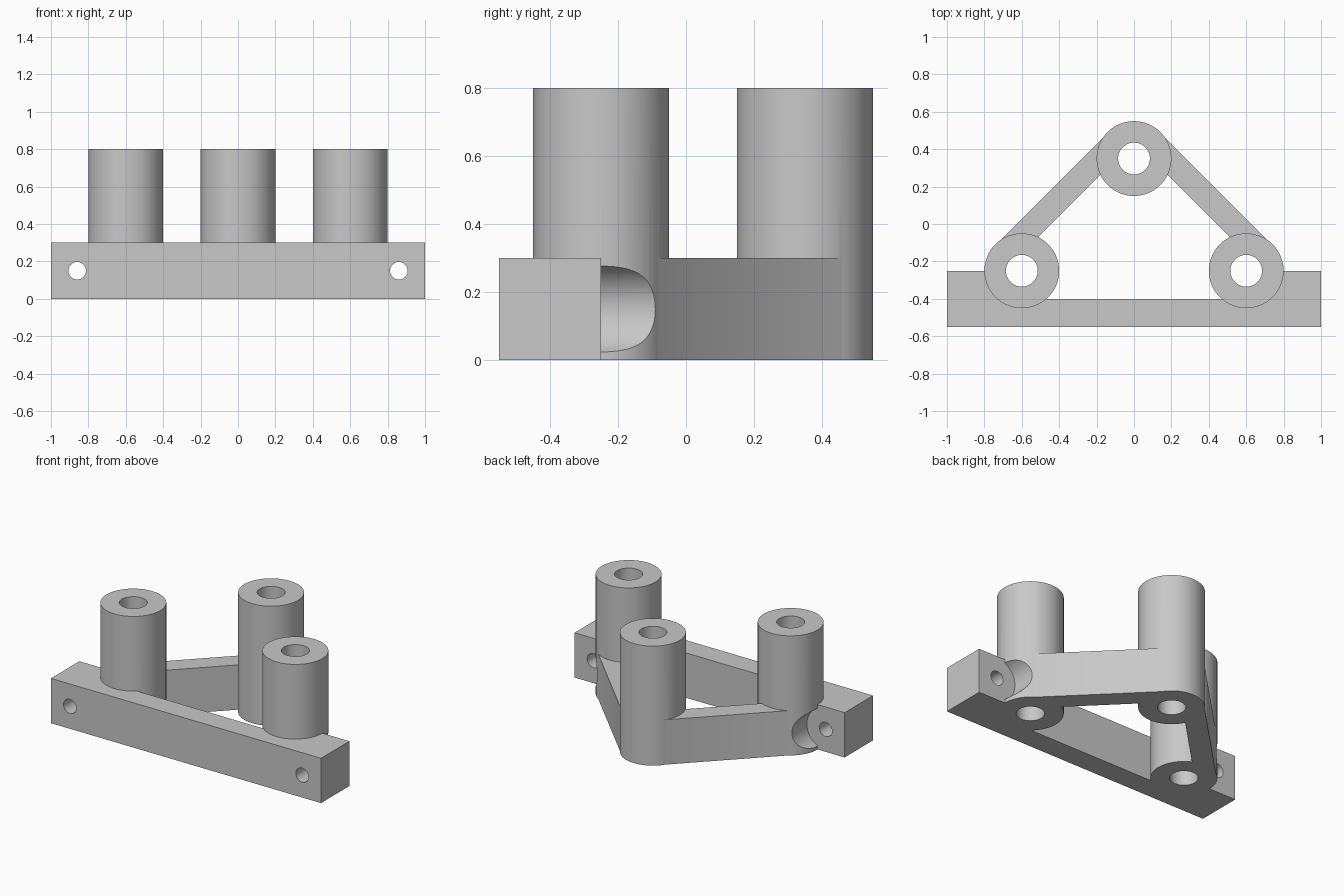
import bpy
import bmesh
from math import radians
from mathutils import Matrix, Vector

cube = bpy.data.objects.get("Cube")
if cube:
    bpy.data.objects.remove(cube, do_unlink=True)

BASE_H, POST_H = 0.3, 0.8
POST_R, BORE_R = 0.2, 0.085
BACK_POST = Vector((0, 0.35))
SIDE_POSTS = [Vector((s * 0.6, -0.25)) for s in (-1, 1)]

grey = bpy.data.materials.new("plain grey")
grey.use_nodes = True
grey.diffuse_color = (0.58, 0.58, 0.58, 1)
grey.node_tree.nodes["Principled BSDF"].inputs["Base Color"].default_value = grey.diffuse_color


def make_object(name, bm):
    bmesh.ops.recalc_face_normals(bm, faces=bm.faces)
    mesh = bpy.data.meshes.new(name)
    bm.to_mesh(mesh)
    bm.free()
    mesh.materials.append(grey)
    obj = bpy.data.objects.new(name, mesh)
    bpy.context.collection.objects.link(obj)
    return obj


def prism(name, outline, height):
    bm = bmesh.new()
    face = bm.faces.new([bm.verts.new((x, y, 0)) for x, y in outline])
    top = bmesh.ops.extrude_face_region(bm, geom=[face])["geom"]
    verts = [v for v in top if isinstance(v, bmesh.types.BMVert)]
    bmesh.ops.translate(bm, verts=verts, vec=(0, 0, height))
    return make_object(name, bm)


def cylinder(name, radius, start, end):
    start, end = Vector(start), Vector(end)
    axis = end - start
    matrix = Matrix.Translation((start + end) / 2) @ axis.to_track_quat("Z", "Y").to_matrix().to_4x4()
    bm = bmesh.new()
    bmesh.ops.create_cone(bm, cap_ends=True, segments=64, radius1=radius,
                          radius2=radius, depth=axis.length, matrix=matrix)
    return make_object(name, bm)


def combine(target, part, operation):
    part.hide_render = True
    mod = target.modifiers.new(operation, "BOOLEAN")
    mod.operation, mod.solver, mod.object = operation, "EXACT", part
    bpy.ops.object.modifier_apply(modifier=mod.name)
    bpy.data.objects.remove(part, do_unlink=True)


# Front bar with a thicker block at each end
half = [(1, -0.55), (1, -0.25), (0.6, -0.25), (0.6, -0.4)]
bracket = prism("post_bracket", half + [(-x, y) for x, y in reversed(half)], BASE_H)
bpy.context.view_layer.objects.active = bracket
bracket.select_set(True)

# Diagonal arms, set towards the outside of the posts
for post in SIDE_POSTS:
    along = (BACK_POST - post).normalized()
    out = Vector((-along.y, along.x))
    if out.y < 0:
        out = -out
    outline = [post + out * 0.065, BACK_POST + out * 0.065,
               BACK_POST + out * 0.195, post + out * 0.195]
    combine(bracket, prism("arm", outline, BASE_H), "UNION")

# Three upright posts
posts = SIDE_POSTS + [BACK_POST]
for p in posts:
    combine(bracket, cylinder("post", POST_R, (p.x, p.y, 0), (p.x, p.y, POST_H)), "UNION")

# Vertical bores through the posts
for p in posts:
    combine(bracket, cylinder("bore", BORE_R, (p.x, p.y, -0.1), (p.x, p.y, 0.9)), "DIFFERENCE")

# Mounting holes through the end blocks, with tool clearance behind them
for x in (-0.86, 0.86):
    combine(bracket, cylinder("clearance", 0.14, (x, -0.25, 0.15), (x, 0.3, 0.15)), "DIFFERENCE")
    combine(bracket, cylinder("mounting_hole", 0.047, (x, -0.7, 0.15), (x, -0.2, 0.15)), "DIFFERENCE")

bpy.ops.object.shade_smooth_by_angle(angle=radians(20))
